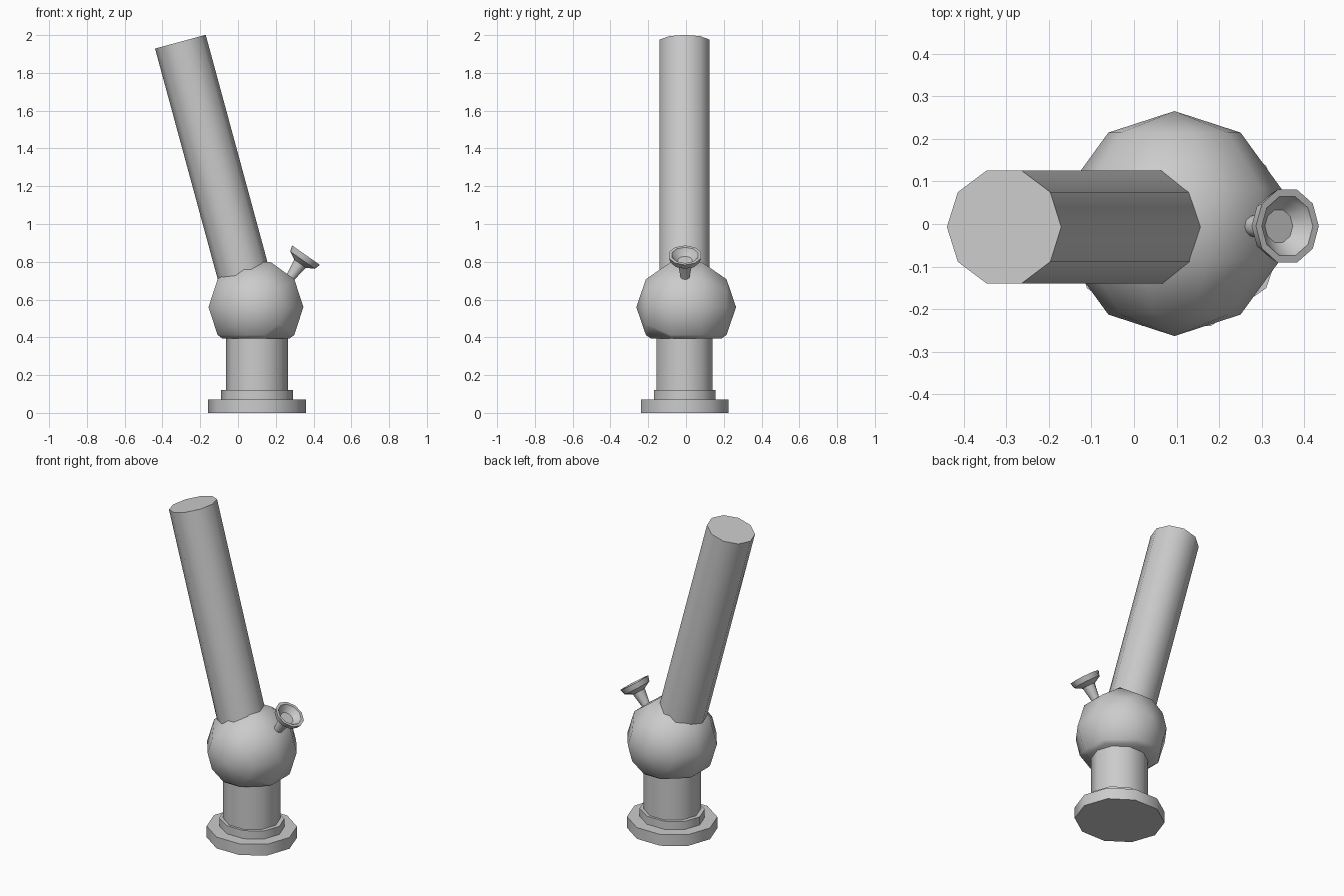
import bpy, bmesh, math
from mathutils import Matrix, Vector

if "Cube" in bpy.data.objects:
    bpy.data.objects.remove(bpy.data.objects["Cube"])

SIDES = 10
CY = -0.007   # common centre in y


def finish(name, bm):
    bmesh.ops.recalc_face_normals(bm, faces=bm.faces[:])
    me = bpy.data.meshes.new(name)
    bm.to_mesh(me)
    bm.free()
    ob = bpy.data.objects.new(name, me)
    bpy.context.collection.objects.link(ob)
    bpy.ops.object.select_all(action='DESELECT')
    ob.select_set(True)
    bpy.context.view_layer.objects.active = ob
    bpy.ops.object.shade_smooth_by_angle(angle=math.radians(40))
    return ob


def turned(name, profile, loc, tilt=0.0, y_scale=1.0):
    """Ten-sided lathe of (radius, height) points, capped at both ends."""
    bm = bmesh.new()
    rings = []
    for r, z in profile:
        rings.append([bm.verts.new((r * math.cos(a), r * y_scale * math.sin(a), z))
                      for a in (2 * math.pi * i / SIDES for i in range(SIDES))])
    for lo, hi in zip(rings, rings[1:]):
        for i in range(SIDES):
            j = (i + 1) % SIDES
            bm.faces.new((lo[i], lo[j], hi[j], hi[i]))
    bm.faces.new(rings[0])
    bm.faces.new(rings[-1])
    bm.transform(Matrix.Translation(loc) @ Matrix.Rotation(math.radians(tilt), 4, 'Y'))
    return finish(name, bm)


# Foot, step and neck
turned("foot", [(0.26, 0), (0.26, 0.07)], (0.10, CY, 0), y_scale=0.94)
turned("foot_step", [(0.19, 0.06), (0.19, 0.12)], (0.10, CY, 0), y_scale=0.90)
turned("neck", [(0.164, 0.11), (0.164, 0.41)], (0.10, CY, 0), y_scale=0.95)

# Round chamber: coarse sphere with poles along y, cut flat underneath
bm = bmesh.new()
bmesh.ops.create_uvsphere(bm, u_segments=SIDES, v_segments=5, radius=0.264)
bm.transform(Matrix.Translation((0.095, 0.001, 0.56))
             @ Matrix.Rotation(math.radians(90), 4, 'X')
             @ Matrix.Rotation(math.radians(18), 4, 'Z'))
cut = bmesh.ops.bisect_plane(bm, geom=bm.verts[:] + bm.edges[:] + bm.faces[:],
                             plane_co=Vector((0, 0, 0.395)), plane_no=Vector((0, 0, -1)),
                             clear_outer=True)
bmesh.ops.holes_fill(bm, edges=[e for e in bm.edges if e.is_boundary], sides=0)
finish("chamber", bm)

# Long leaning tube
turned("tube", [(0.139, -1.33), (0.139, 0)], (-0.305, CY, 1.965), tilt=-15.2)

# Small hollow bowl on a tapered stem
turned("bowl_and_stem",
       [(0.022, -0.20), (0.023, -0.15), (0.038, -0.055), (0.080, -0.032), (0.090, 0.0),
        (0.073, 0.0), (0.066, -0.012), (0.040, -0.035)],
       (0.36, -0.005, 0.835), tilt=35)
